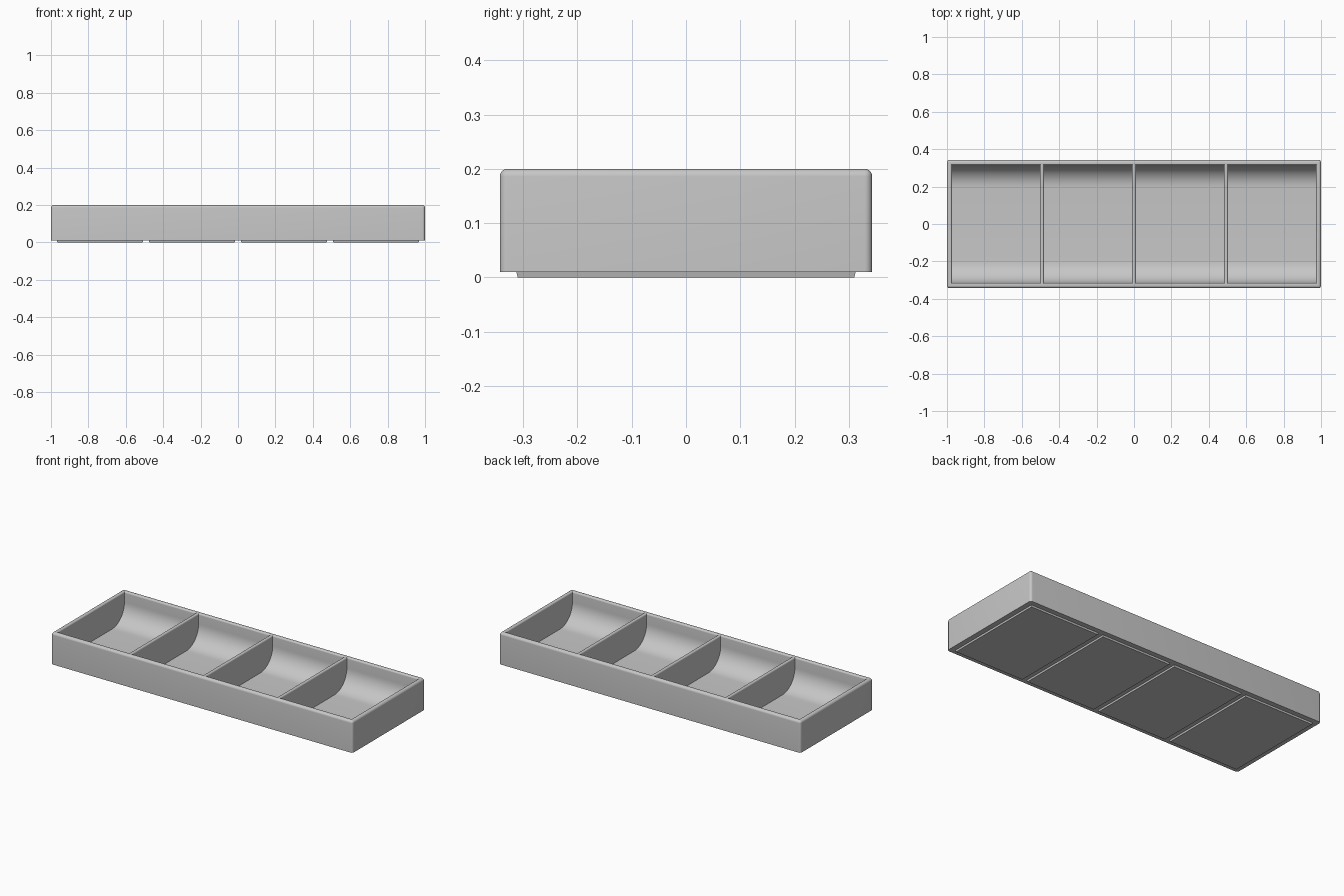
import bpy
import bmesh
from math import sin, cos, pi

cube = bpy.data.objects.get("Cube")
if cube:
    bpy.data.objects.remove(cube, do_unlink=True)

LENGTH, DEPTH, TOP, BASE = 2.0, 0.686, 0.2, 0.01
PITCH, CELL_X, CELL_Y = 0.492, 0.472, 0.63
FLOOR, SCOOP, LIP, ROUND = 0.02, 0.118, 0.009, 0.014
CENTRES = [(i - 1.5) * PITCH for i in range(4)]

grey = bpy.data.materials.new("light_grey")
grey.use_nodes = True
grey.diffuse_color = (0.57, 0.57, 0.57, 1)
grey.node_tree.nodes["Principled BSDF"].inputs["Base Color"].default_value = grey.diffuse_color


def make_object(name, bm):
    bmesh.ops.recalc_face_normals(bm, faces=bm.faces[:])
    mesh = bpy.data.meshes.new(name)
    bm.to_mesh(mesh)
    bm.free()
    mesh.materials.append(grey)
    obj = bpy.data.objects.new(name, mesh)
    bpy.context.collection.objects.link(obj)
    return obj


def rectangle(bm, cx, width, depth, z):
    return [bm.verts.new((cx + sx * width / 2, sy * depth / 2, z))
            for sx, sy in ((-1, -1), (1, -1), (1, 1), (-1, 1))]


def bridge(bm, lower, upper):
    n = len(lower)
    for i in range(n):
        j = (i + 1) % n
        bm.faces.new((lower[i], lower[j], upper[j], upper[i]))


def add_pocket(bm, cx):
    # Trough with a scooped front and back, flaring into a rounded lip
    half, lip_z = CELL_Y / 2, TOP - LIP
    profile = [(-half, lip_z)]
    for side in (-1, 1):
        for k in range(13):
            a = pi / 2 * (k if side < 0 else 12 - k) / 12
            profile.append((side * (half - SCOOP + SCOOP * cos(a)),
                            FLOOR + SCOOP - SCOOP * sin(a)))
    profile.append((half, lip_z))
    left, right = [[bm.verts.new((cx + s * CELL_X / 2, y, z)) for y, z in profile]
                   for s in (-1, 1)]
    bm.faces.new(left)
    bm.faces.new(right)
    for i in range(len(profile) - 1):
        bm.faces.new((left[i], left[i + 1], right[i + 1], right[i]))
    ring = [left[0], right[0], right[-1], left[-1]]
    for k in range(1, 7):
        a = pi / 2 * k / 6
        grow = 2 * LIP * (1 - cos(a))
        upper = rectangle(bm, cx, CELL_X + grow, CELL_Y + grow, lip_z + LIP * sin(a))
        bridge(bm, ring, upper)
        ring = upper
    cap = rectangle(bm, cx, CELL_X + 2 * LIP, CELL_Y + 2 * LIP, TOP + 0.03)
    bridge(bm, ring, cap)
    bm.faces.new(cap)


# Tray body: block with rounded upright and top edges
bm = bmesh.new()
low = rectangle(bm, 0, LENGTH, DEPTH, BASE)
high = rectangle(bm, 0, LENGTH, DEPTH, TOP)
bridge(bm, low, high)
bm.faces.new(low)
bm.faces.new(high)
bmesh.ops.recalc_face_normals(bm, faces=bm.faces[:])
rounded = [e for e in bm.edges if max(v.co.z for v in e.verts) > BASE + 0.01]
bmesh.ops.bevel(bm, geom=rounded, offset=ROUND, segments=6, profile=0.5, affect='EDGES')
tray = make_object("divided_tray", bm)

# Four compartments cut out of the body
bm = bmesh.new()
for cx in CENTRES:
    add_pocket(bm, cx)
cutter = make_object("compartment_cutter", bm)
cutter.hide_render = True
cut = tray.modifiers.new("compartments", 'BOOLEAN')
cut.operation = 'DIFFERENCE'
cut.solver = 'EXACT'
cut.object = cutter
bpy.ops.object.select_all(action='DESELECT')
bpy.context.view_layer.objects.active = tray
tray.select_set(True)
bpy.ops.object.modifier_apply(modifier=cut.name)
bpy.data.objects.remove(cutter, do_unlink=True)
bpy.ops.object.shade_smooth_by_angle(angle=pi / 6)

# Shallow tapered foot under each compartment
for number, cx in enumerate(CENTRES, 1):
    bm = bmesh.new()
    low = rectangle(bm, cx, 0.456, 0.62, 0)
    high = rectangle(bm, cx, 0.462, 0.626, BASE + 0.002)
    bridge(bm, low, high)
    bm.faces.new(low)
    bm.faces.new(high)
    make_object(f"foot_{number}", bm)
